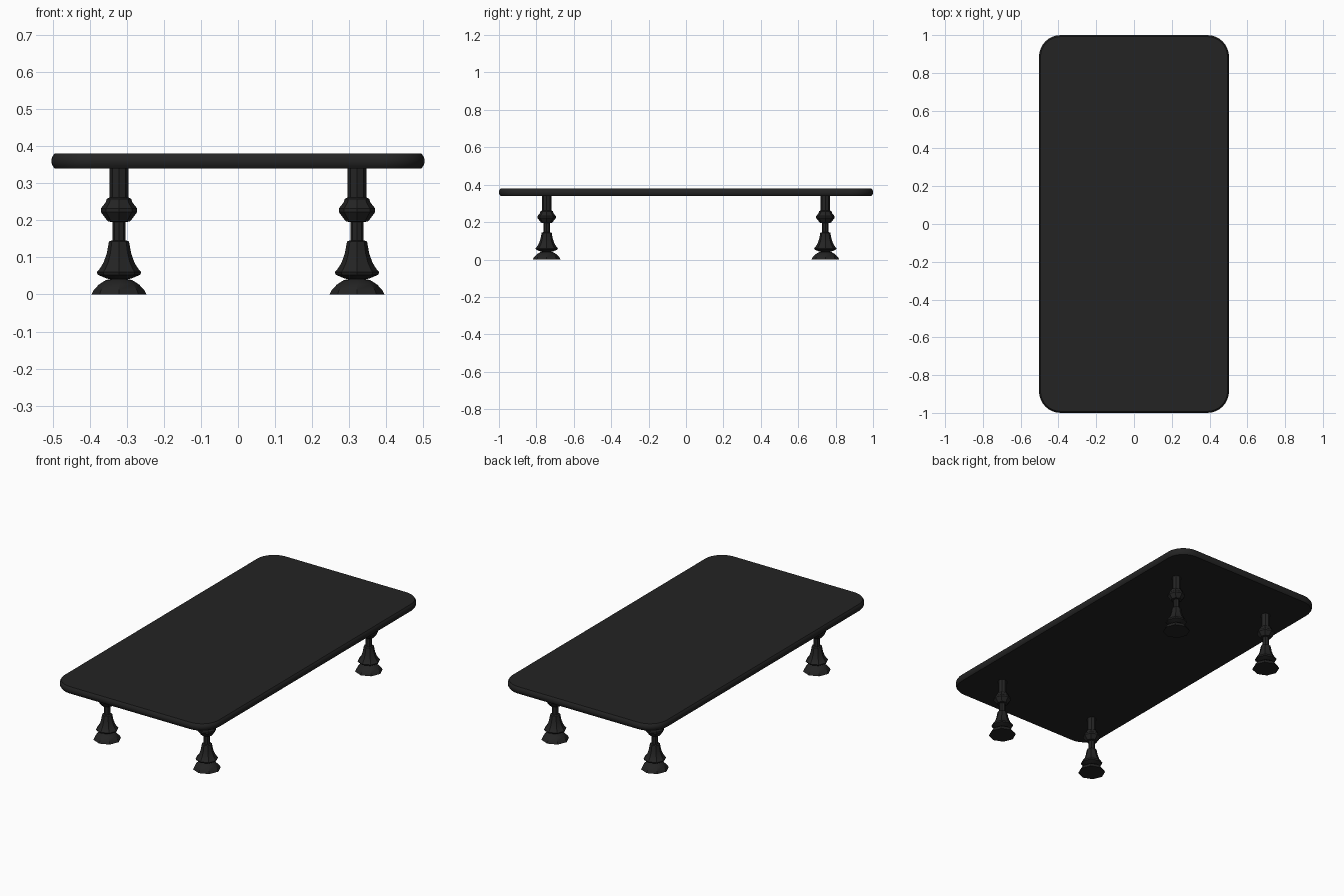
import bpy, bmesh, math

if "Cube" in bpy.data.objects:
    bpy.data.objects.remove(bpy.data.objects["Cube"])

black = bpy.data.materials.new("black_paint")
black.diffuse_color = (0.017, 0.017, 0.017, 1)
black.use_nodes = True
black.node_tree.nodes["Principled BSDF"].inputs["Base Color"].default_value = black.diffuse_color


def stack_rings(name, rings, angle):
    """Skin a list of equal-length closed rings and cap both ends."""
    bm = bmesh.new()
    loops = [[bm.verts.new(p) for p in ring] for ring in rings]
    n = len(loops[0])
    for a, b in zip(loops, loops[1:]):
        for i in range(n):
            j = (i + 1) % n
            bm.faces.new((a[i], a[j], b[j], b[i]))
    bm.faces.new(loops[0][::-1])
    bm.faces.new(loops[-1])
    me = bpy.data.meshes.new(name)
    bm.to_mesh(me)
    bm.free()
    me.materials.append(black)
    ob = bpy.data.objects.new(name, me)
    bpy.context.collection.objects.link(ob)
    bpy.ops.object.select_all(action='DESELECT')
    ob.select_set(True)
    bpy.context.view_layer.objects.active = ob
    bpy.ops.object.shade_smooth_by_angle(angle=math.radians(angle))
    return ob


def rounded_rect(hx, hy, r, z, seg=8):
    pts = []
    for k, (sx, sy) in enumerate([(1, 1), (-1, 1), (-1, -1), (1, -1)]):
        for i in range(seg + 1):
            a = math.pi / 2 * (k + i / seg)
            pts.append((sx * (hx - r) + r * math.cos(a),
                        sy * (hy - r) + r * math.sin(a), z))
    return pts


# table top with a softly rounded edge
edge = [(0.008, 0.34), (0.003, 0.347), (0.0, 0.355),
        (0.0, 0.365), (0.003, 0.373), (0.008, 0.38)]
stack_rings("table_top",
            [rounded_rect(0.503 - d, 1.0 - d, 0.115 - d, z) for d, z in edge], 35)

# turned eight-sided legs: (radius, height)
profile = [(0.074, 0.0), (0.068, 0.012), (0.054, 0.027), (0.035, 0.039),
           (0.024, 0.041), (0.036, 0.044), (0.057, 0.053), (0.060, 0.060),
           (0.053, 0.068), (0.042, 0.085), (0.033, 0.110), (0.027, 0.143),
           (0.018, 0.146), (0.018, 0.195), (0.030, 0.197), (0.049, 0.222),
           (0.049, 0.232), (0.036, 0.248), (0.033, 0.258), (0.025, 0.262),
           (0.025, 0.342)]
SIDES = 8
for side, sx in (("left", -1), ("right", 1)):
    for end, sy in (("front", -1), ("back", 1)):
        rings = [[(r * math.cos(2 * math.pi * i / SIDES),
                   r * math.sin(2 * math.pi * i / SIDES), z)
                  for i in range(SIDES)] for r, z in profile]
        leg = stack_rings(f"{end}_{side}_leg", rings, 30)
        leg.location = (sx * 0.321, sy * 0.745, 0)
